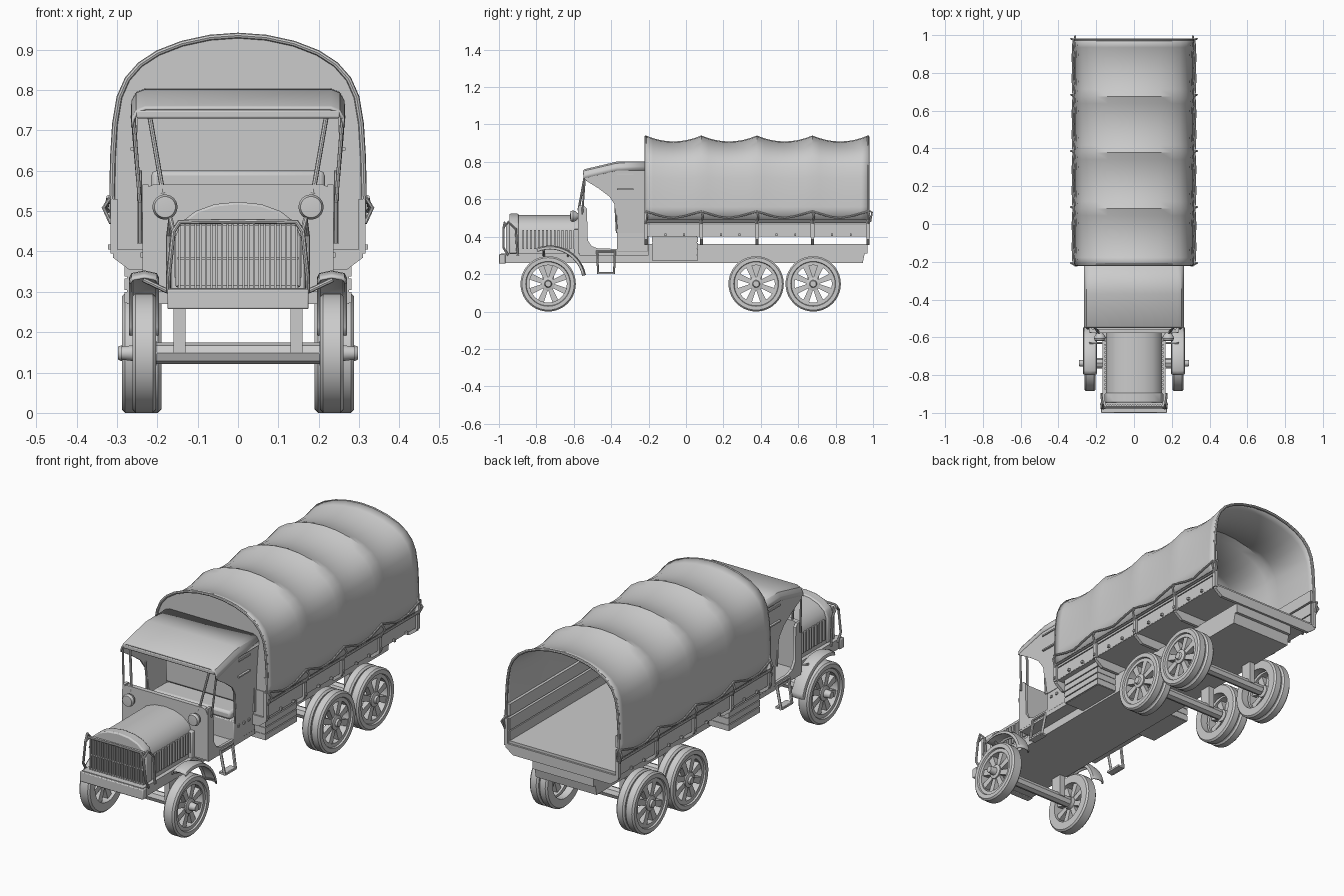
import bpy, bmesh, math
from mathutils import Vector

default = bpy.data.objects.get("Cube")
if default:
    bpy.data.objects.remove(default)

grey = bpy.data.materials.new("plain grey")
grey.use_nodes = True
grey.diffuse_color = (0.6, 0.6, 0.6, 1)
grey.node_tree.nodes["Principled BSDF"].inputs["Base Color"].default_value = grey.diffuse_color
parts = []


def finish(name, bm, mirror=False, thickness=0, bevel=0):
    bmesh.ops.remove_doubles(bm, verts=bm.verts, dist=1e-5)
    bmesh.ops.recalc_face_normals(bm, faces=bm.faces)
    mesh = bpy.data.meshes.new(name)
    bm.to_mesh(mesh)
    bm.free()
    return add_mesh(name, mesh, mirror, thickness, bevel)


def add_mesh(name, mesh, mirror=False, thickness=0, bevel=0):
    mesh.materials.clear()
    mesh.materials.append(grey)
    obj = bpy.data.objects.new(name, mesh)
    bpy.context.collection.objects.link(obj)
    parts.append(obj)
    if thickness:
        mod = obj.modifiers.new("thickness", 'SOLIDIFY')
        mod.thickness, mod.offset = thickness, 0
    if bevel:
        mod = obj.modifiers.new("bevel", 'BEVEL')
        mod.width, mod.segments, mod.limit_method = bevel, 2, 'ANGLE'
    if mirror:
        obj.modifiers.new("mirror", 'MIRROR')
    return obj


def boxes(name, ranges, mirror=False, bevel=0):
    """One object made of boxes, each given as its x, y and z limits."""
    bm = bmesh.new()
    for limits in ranges:
        made = bmesh.ops.create_cube(bm, size=1)["verts"]
        for v in made:
            v.co = [lo if c < 0 else hi for c, (lo, hi) in zip(v.co, limits)]
    mesh = bpy.data.meshes.new(name)
    bm.to_mesh(mesh)
    bm.free()
    return add_mesh(name, mesh, mirror, 0, bevel)


def prism(name, outline, axis, start, end, mirror=False, bevel=0):
    """Extrude an outline along x (outline in y, z) or along y (outline in x, z)."""
    bm = bmesh.new()
    place = (lambda p, d: (d, *p)) if axis == 'x' else (lambda p, d: (p[0], d, p[1]))
    face = bm.faces.new([bm.verts.new(place(p, start)) for p in outline])
    made = bmesh.ops.extrude_face_region(bm, geom=[face])["geom"]
    shift = Vector(place((0, 0), end - start))
    bmesh.ops.translate(bm, vec=shift, verts=[g for g in made if isinstance(g, bmesh.types.BMVert)])
    return finish(name, bm, mirror, 0, bevel)


def tube(name, paths, radius, mirror=False, closed=False):
    curve = bpy.data.curves.new(name, 'CURVE')
    curve.dimensions = '3D'
    curve.bevel_depth, curve.bevel_resolution, curve.use_fill_caps = radius, 2, True
    for path in paths:
        spline = curve.splines.new('POLY')
        spline.points.add(len(path) - 1)
        spline.use_cyclic_u = closed
        for point, co in zip(spline.points, path):
            point.co = (*co, 1)
    temp = bpy.data.objects.new(name, curve)
    bpy.context.collection.objects.link(temp)
    graph = bpy.context.evaluated_depsgraph_get()
    mesh = bpy.data.meshes.new_from_object(temp.evaluated_get(graph))
    bpy.data.objects.remove(temp)
    return add_mesh(name, mesh, mirror)


def lathe(bm, profile, centre):
    """Spin a closed (x, radius) profile round an axle line."""
    cy, cz = centre
    verts = [bm.verts.new((x, cy, cz + r)) for x, r in profile]
    edges = [bm.edges.new((a, b)) for a, b in zip(verts, verts[1:] + verts[:1])]
    bmesh.ops.spin(bm, geom=verts + edges, cent=(0, cy, cz), axis=(1, 0, 0),
                   angle=math.tau, steps=40, use_duplicate=False)


def sheet(name, rows, thickness):
    bm = bmesh.new()
    grid = [[bm.verts.new(p) for p in row] for row in rows]
    for a, b in zip(grid, grid[1:]):
        for i in range(len(a) - 1):
            bm.faces.new((a[i], a[i + 1], b[i + 1], b[i]))
    return finish(name, bm, thickness=thickness)


def both_sides(half):
    """Full outline from a right-hand half that ends on the centre line."""
    return half + [(-x, z) for x, z in reversed(half[:-1])]


# Wheels: tyres, spoked centre and hub, mirrored to the other side
def wheel(name, y, tyres, hub_end):
    centre = (y, 0.148)
    bm = bmesh.new()
    for x0, x1 in tyres:
        e = 0.008
        lathe(bm, [(x0, 0.1), (x0, 0.14), (x0 + e, 0.148), (x1 - e, 0.148), (x1, 0.14),
                   (x1, 0.12), (x1 - e, 0.117), (x1 - e, 0.1)], centre)
    mid = sum(tyres[-1]) / 2
    lathe(bm, [(mid - 0.03, 0), (mid - 0.03, 0.03), (mid + 0.02, 0.036), (mid + 0.024, 0.02),
               (hub_end, 0.016), (hub_end, 0)], centre)
    for k in range(8):
        angle = math.tau * (k + 0.5) / 8
        out, side = Vector((0, math.cos(angle), math.sin(angle))), Vector((0, -math.sin(angle), math.cos(angle)))
        for v in bmesh.ops.create_cube(bm, size=1)["verts"]:
            reach, half = (0.02, 0.011) if v.co.y < 0 else (0.106, 0.017)
            v.co = Vector((mid + v.co.x * 0.026, *centre)) + out * reach + side * half * (1 if v.co.z > 0 else -1)
    finish(name, bm, mirror=True)


double = [(0.19, 0.236), (0.24, 0.288)]
axle_y = {"front": -0.737, "middle": 0.375, "rear": 0.68}
for label, y in axle_y.items():
    front = label == "front"
    wheel(label + "_wheels", y, [(0.203, 0.262)] if front else double, 0.29 if front else 0.297)
    tube(label + "_axle", [[(-0.22, y, 0.148), (0.22, y, 0.148)]], 0.027)
    boxes(label + "_springs", [((0.13, 0.16), (y - 0.03, y + 0.03), (0.15, 0.27))], mirror=True)

# Chassis, bumper, cab floor, storage boxes and their slats
prism("chassis", [(-0.99, 0.26), (0.945, 0.26), (0.955, 0.31), (0.97, 0.31), (0.97, 0.36),
                  (-0.37, 0.36), (-0.37, 0.31), (-0.99, 0.31)], 'x', -0.168, 0.168)
boxes("bumper", [((-0.175, 0.175), (-1, -0.965), (0.257, 0.307))], bevel=0.004)
boxes("cab_floor", [((-0.235, 0.235), (-0.57, -0.2), (0.3, 0.33))])
boxes("storage_boxes", [((0.16, 0.275), (-0.18, 0.06), (0.27, 0.4))], mirror=True)
boxes("storage_slats", [((0.17, 0.281), (-0.183, 0.063), (z, z + 0.028)) for z in (0.272, 0.305, 0.338, 0.371)],
      mirror=True)

# Bonnet, radiator, grille bars and louvres
bonnet = both_sides([(0.148, 0.305), (0.148, 0.43), (0.135, 0.465), (0.1, 0.494), (0.055, 0.511), (0, 0.517)])
prism("bonnet", bonnet, 'y', -0.93, -0.56)
prism("radiator", [(x * 1.05, z + 0.006) for x, z in bonnet], 'y', -0.945, -0.895, bevel=0.006)
boxes("cowl_band", [((-0.165, 0.165), (-0.6, -0.56), (0.3, 0.44))], bevel=0.004)
bars = [-0.145 + 0.29 * i / 22 for i in range(23)]
boxes("grille_bars", [((x - 0.0025, x + 0.0025), (-0.962, -0.945), (0.31, 0.468)) for x in bars])
boxes("grille_cross_bars", [((-0.15, 0.15), (-0.958, -0.945), (z, z + 0.006)) for z in (0.31, 0.38, 0.464)])
boxes("louvres", [((0.145, 0.157), (y, y + 0.01), (0.335, 0.435)) for y in [-0.875 + 0.021 * i for i in range(14)]],
      mirror=True)
tube("grille_guard", [[(x, y, z) for x, y, z in
     ((0.173, -0.95, 0.3), (0.172, -0.975, 0.34), (0.16, -0.975, 0.45), (0.145, -0.97, 0.473), (0, -0.97, 0.475))]],
     0.006, mirror=True)
tube("guard_stays", [[(0.16, -0.975, 0.45), (0.167, -0.95, 0.48), (0.172, -0.91, 0.44), (0.172, -0.9, 0.3)]],
     0.006, mirror=True)

# Front mudguards with rounded cross-section
section = [(0.198, -0.014), (0.203, -0.003), (0.232, 0.003), (0.262, -0.003), (0.267, -0.014)]
for side, label in ((1, "left"), (-1, "right")):
    rows = []
    for i in range(15):
        a = math.radians(112 - i * 7.2)
        rows.append([(side * x, -0.727 + (0.19 + d) * math.cos(a), 0.157 + (0.19 + d) * math.sin(a))
                     for x, d in section])
    sheet(label + "_mudguard", rows, 0.006)
tube("mudguard_stays", [[(0.15, y, 0.29), (0.235, y, 0.33)] for y in (-0.76, -0.63)], 0.006, mirror=True)

# Hanging steps
tube("steps", [[(0.235, -0.475, 0.32), (0.255, -0.47, 0.205), (0.255, -0.385, 0.205), (0.235, -0.38, 0.32)]],
     0.008, mirror=True, closed=True)
boxes("step_treads", [((0.225, 0.262), (-0.47, -0.385), (0.2, 0.21))], mirror=True)

# Firewall, cab cheeks, seat
prism("firewall", both_sides([(0.235, 0.31), (0.235, 0.54), (0.228, 0.557), (0.21, 0.566), (0, 0.566)]),
      'y', -0.578, -0.555)
prism("cab_cheeks", [(-0.575, 0.31), (-0.37, 0.31), (-0.37, 0.335), (-0.47, 0.337), (-0.505, 0.35), (-0.525, 0.38),
                     (-0.53, 0.55), (-0.545, 0.566), (-0.575, 0.566)], 'x', 0.222, 0.236, mirror=True)
boxes("seat_base", [((-0.236, 0.236), (-0.37, -0.2), (0.32, 0.425))], bevel=0.004)
boxes("seat_cushion", [((-0.215, 0.215), (-0.37, -0.25), (0.425, 0.465)),
                       ((-0.215, 0.215), (-0.27, -0.23), (0.465, 0.6))], bevel=0.012)
boxes("seat_rivets", [((0.23, 0.242), (y, y + 0.012), (0.385, 0.397)) for y in (-0.34, -0.3, -0.26)], mirror=True)

# Canvas cab top: roof sheet, flaring sides and back
rows = []
for y, top in ((-0.548, 0.752), (-0.54, 0.758), (-0.37, 0.798), (-0.21, 0.8)):
    half = [(0.262, top - 0.045), (0.26, top - 0.025), (0.25, top - 0.008), (0.23, top), (0, top)]
    rows.append([(x, y, z) for x, z in both_sides(half)])
sheet("cab_roof", rows, 0.007)
sides = prism("cab_sides", [(-0.548, 0.73), (-0.535, 0.7), (-0.47, 0.66), (-0.41, 0.615), (-0.38, 0.57), (-0.368, 0.5),
                            (-0.365, 0.42), (-0.21, 0.42), (-0.21, 0.77), (-0.37, 0.77)],
              'x', 0.256, 0.263, mirror=True)
for v in sides.data.vertices:
    v.co.x -= 0.024 * max(0, 0.7 - v.co.z) / 0.28
boxes("cab_back", [((-0.25, 0.25), (-0.225, -0.21), (0.42, 0.79))])
boxes("roof_front_lip", [((-0.252, 0.252), (-0.55, -0.538), (0.73, 0.75))], bevel=0.004)
boxes("cab_straps", [((0.255, 0.266), (-0.37, -0.28), (z, z + 0.007)) for z in (0.65, 0.73)], mirror=True)

# Roof props, straps and lamps
tube("roof_props", [[(0.218, -0.54, 0.73), (0.185, -0.575, 0.54)]], 0.006, mirror=True)
tube("roof_straps", [[(0.258, -0.54, 0.72), (0.243, -0.555, 0.52)], [(0.243, -0.38, 0.6), (0.243, -0.37, 0.42)]],
     0.005, mirror=True)
bm = bmesh.new()
lathe(bm, [(-0.62, 0), (-0.618, 0.026), (-0.605, 0.031), (-0.59, 0.026), (-0.575, 0.012), (-0.575, 0)], (0, 0))
for v in bm.verts:
    v.co = (0.181 + v.co.y, v.co.x, 0.51 + v.co.z)
finish("lamps", bm, mirror=True)

# Cargo bed: floor, bevelled cross beams, side boards, stakes
ribs = [-0.215 + 0.297 * i for i in range(5)]
boxes("bed_floor", [((-0.305, 0.305), (-0.215, 0.972), (0.4, 0.418))])
for y in ribs:
    prism("cross_beam", both_sides([(0.27, 0.355), (0.31, 0.385), (0.31, 0.405), (0, 0.405)]), 'y', y - 0.008, y + 0.008)
boxes("side_boards", [((0.292, 0.306), (-0.215, 0.972), span) for span in ((0.402, 0.465), (0.47, 0.53), (0.54, 0.6))],
      mirror=True)
boxes("bed_front", [((-0.3, 0.3), (-0.215, -0.2), (0.402, 0.53))])
boxes("stakes", [((0.298, 0.316), (y - 0.01, y + 0.01), (0.395, 0.53)) for y in ribs], mirror=True)
boxes("stake_bolts", [((0.31, 0.322), (y + d, y + d + 0.01), (0.405, 0.417)) for y in ribs[:-1]
                      for d in (-0.005, 0.1, 0.2)], mirror=True)

# Canvas cover sagging between its hoops
arch = [(0.314, 0.49), (0.315, 0.56), (0.313, 0.64), (0.308, 0.72), (0.297, 0.785), (0.277, 0.83), (0.245, 0.866),
        (0.2, 0.895), (0.14, 0.918), (0.07, 0.933), (0, 0.938)]
hoop = both_sides(arch)
rows = []
for i in range(33):
    t = (i % 8) / 8
    sag = 4 * t * (1 - t)
    rows.append([(x * (1 - 0.02 * sag * min(1, (z - 0.49) * 5)), ribs[0] + 0.297 * i / 8,
                  z - 0.032 * sag * max(0, (z - 0.49) / 0.45) ** 2) for x, z in hoop])
sheet("canvas_cover", rows, 0.006)
prism("cover_front", [(x * 0.985, z - 0.006) for x, z in hoop], 'y', -0.212, -0.204)
for y in (ribs[0], ribs[-1]):
    tube("cover_hem", [[(x * 0.99, y, z - 0.003) for x, z in hoop]], 0.007)

# Ropes, lashing rail and hooks
ropes = [[(0.321, y, 0.535), (0.326, y + 0.1, 0.505), (0.322, y + 0.15, 0.5), (0.326, y + 0.2, 0.508),
          (0.321, y + 0.297, 0.535)] for y in ribs[:-1]]
tube("cover_ropes", ropes, 0.005, mirror=True)
tube("lashing_rail", [[(0.316, -0.22, 0.478), (0.316, 0.98, 0.478)]], 0.005, mirror=True)
tube("rope_hooks", [[(0.312, y, 0.54), (0.333, y + 0.008, 0.508), (0.315, y, 0.47)] for y in ribs], 0.005, mirror=True)
tube("rear_hooks", [[(0.31, 0.97, 0.545), (0.312, 0.995, 0.53), (0.312, 0.985, 0.48)]], 0.005, mirror=True)

# Smooth shading that keeps sharp edges
bpy.ops.object.select_all(action='DESELECT')
for obj in parts:
    obj.select_set(True)
bpy.context.view_layer.objects.active = parts[0]
bpy.ops.object.shade_smooth_by_angle(angle=math.radians(35))
